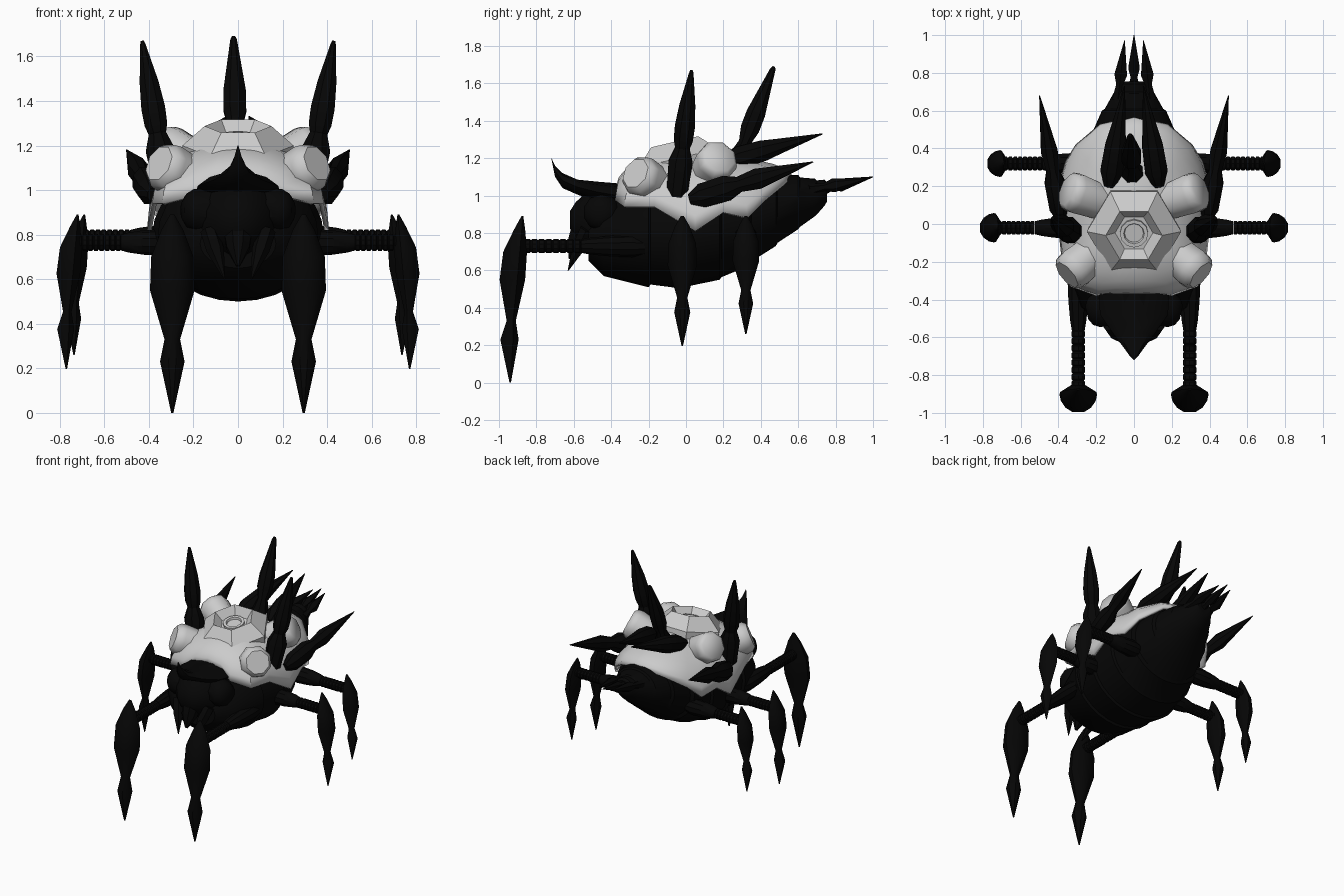
import bpy, bmesh, math
from mathutils import Vector, Matrix

if "Cube" in bpy.data.objects:
    bpy.data.objects.remove(bpy.data.objects["Cube"])


def material(name, rgb):
    m = bpy.data.materials.new(name)
    m.diffuse_color = (*rgb, 1)
    m.use_nodes = True
    m.node_tree.nodes["Principled BSDF"].inputs["Base Color"].default_value = m.diffuse_color
    return m


BLACK = material("matte_black", (0.0018, 0.0018, 0.0018))
WHITE = material("shell_white", (0.6, 0.6, 0.6))


def skin(name, rings, mat, smooth=35, cap=True):
    """Bridge a list of equal closed rings into one solid."""
    bm = bmesh.new()
    loops = [[bm.verts.new(p) for p in r] for r in rings]
    n = len(rings[0])
    for a, b in zip(loops, loops[1:]):
        for i in range(n):
            j = (i + 1) % n
            bm.faces.new((a[i], a[j], b[j], b[i]))
    if cap:
        bm.faces.new(loops[0])
        bm.faces.new(loops[-1])
    bmesh.ops.recalc_face_normals(bm, faces=bm.faces)
    me = bpy.data.meshes.new(name)
    bm.to_mesh(me)
    bm.free()
    ob = bpy.data.objects.new(name, me)
    bpy.context.collection.objects.link(ob)
    me.materials.append(mat)
    if smooth:
        bpy.ops.object.select_all(action='DESELECT')
        ob.select_set(True)
        bpy.context.view_layer.objects.active = ob
        bpy.ops.object.shade_smooth_by_angle(angle=math.radians(smooth))
    return ob


def oval(c, u, v, n, start=0.0):
    return [Vector(c) + Vector(u) * math.cos(start + math.tau * i / n)
            + Vector(v) * math.sin(start + math.tau * i / n) for i in range(n)]


def spindle(name, p0, p1, profile, mat=BLACK, n=8, smooth=35, squash=1.0):
    """Turned part from p0 to p1; profile holds (fraction, radius); squash narrows it sideways."""
    p0, p1 = Vector(p0), Vector(p1)
    d = p1 - p0
    up = Vector((0, 0, 1)) if abs(d.normalized().z) < 0.9 else Vector((0, 1, 0))
    u = d.cross(up).normalized()
    v = d.cross(u).normalized()
    rings = [oval(p0 + d * t, u * r * squash, v * r, n, math.pi / n) for t, r in profile]
    return skin(name, rings, mat, smooth)


# hull: banded abdomen stepping down to the tail (y, centre z, half width, half height)
sections = [(-.52, .76, .17, .11), (-.44, .77, .28, .20), (-.2, .80, .36, .29),
            (0, .80, .385, .30), (.18, .835, .36, .285), (.34, .88, .31, .255),
            (.48, .93, .24, .2), (.6, .965, .17, .145), (.69, .99, .11, .1)]
rings = []
for y, z, w, h in sections:
    rings.append(oval((0, y, z), (w, 0, 0), (0, 0, h), 28))
    if y > -.3:
        f = .95 if y < .3 else .91
        rings.append(oval((0, y + .01, z), (w * f, 0, 0), (0, 0, h * f), 28))
rings.append(oval((0, .74, 1.015), (.075, 0, 0), (0, 0, .07), 28))
rings.append(oval((0, .755, 1.02), (.055, 0, 0), (0, 0, .05), 28))
skin("hull", rings, BLACK)

# shell: dome with a zigzag rim
half = [(0, -.37, 1.06), (.11, -.37, 1.04), (.2, -.38, .975), (.34, -.33, .94),
        (.385, -.17, .94), (.41, .05, .81), (.40, .2, .91), (.365, .33, .88),
        (.31, .42, .97), (.18, .53, 1.06), (0, .57, 1.1)]
rim = half + [(-x, y, z) for x, y, z in half[-2:0:-1]]
rings = []
for k in range(8):
    a = math.radians(82 * k / 7)
    rings.append([Vector((x * math.cos(a), y * math.cos(a),
                          z + (1.22 - z) * math.sin(a))) for x, y, z in rim])
shell = skin("shell", rings, WHITE, 35, cap=False)
mod = shell.modifiers.new("thickness", 'SOLIDIFY')
mod.thickness = 0.02
# outward-facing dome: keep thickness on the inner side
if sum(p.normal.z for p in shell.data.polygons) < 0:
    shell.data.flip_normals()

# hexagonal hatch tilted toward the front, with a sunken centre
tilt = Matrix.Translation((0, -.04, 1.2)) @ Matrix.Rotation(.23, 4, 'X')


def hatch_ring(r, z, n=6):
    return [tilt @ p for p in oval((0, 0, z), (r, 0, 0), (0, r, 0), n)]


skin("hatch", [hatch_ring(r, z) for r, z in
               [(.24, -.1), (.25, 0), (.15, .09), (.1, .03), (.085, .03)]], WHITE, 0)
skin("hatch_core", [hatch_ring(r, z, 12) for r, z in
                    [(.075, .02), (.075, .05), (.055, .05), (.05, .035)]], WHITE, 0)

# horn brow over the head (y, z, half width, half height)
skin("brow_horn", [oval((0, y, z), (w, 0, 0), (0, 0, h), 8) for y, z, w, h in
                   [(-.3, .99, .19, .07), (-.48, 1.02, .18, .055), (-.58, 1.045, .11, .04),
                    (-.66, 1.08, .05, .04), (-.70, 1.13, .022, .03),
                    (-.72, 1.2, .002, .002)]], BLACK)
spindle("head", (0, -.3, .87), (0, -.62, .87),
        [(0, .2), (.4, .2), (.7, .16), (.9, .1), (1, .05)], n=12)
spindle("snout", (0, -.55, .82), (0, -.62, .66), [(0, .07), (.5, .055), (1, .01)])
spindle("middle_horn", (-.01, .27, 1.17), (-.02, .47, 1.69),
        [(0, .07), (.22, .035), (.36, .055), (.52, .055), (.97, .016), (1, .008)])
spindle("tail_spike_middle", (0, .72, 1.03), (0, 1.0, 1.1),
        [(0, .035), (.2, .02), (.38, .035), (1, .002)], n=6)

# claw rings: height, outward position, half thickness, half width
CLAW = [(.89, .875, .005, .01), (.82, .89, .03, .05), (.70, .915, .065, .095),
        (.55, .93, .07, .1), (.33, .935, .025, .035), (.23, .945, .05, .055),
        (0, .94, .004, .005)]
# fan cross-section: pointed toward the arm, rounded outward
FAN_HALF = [(-1, .35), (-.4, 1), (.1, .92), (.6, .68), (.95, .3)]
FAN = [(a, -b) for a, b in FAN_HALF] + FAN_HALF[::-1]


def leg(name, hip, out, reach, scale):
    """Shoulder, ribbed arm and hanging claw along the outward direction."""
    hip, out = Vector(hip), Vector(out)
    side = out.cross(Vector((0, 0, 1)))
    knee = hip + out * (reach + .03)
    mid = hip.lerp(knee, .5)
    spindle(name + "_shoulder", hip, mid,
            [(0, .05), (.2, .06), (.55, .055), (.85, .045), (1, .036)], n=10)
    ribs = []
    for i in range(9):
        ribs += [((i + .02) / 9, .032), ((i + .2) / 9, .038),
                 ((i + .8) / 9, .038), ((i + .98) / 9, .032)]
    spindle(name + "_arm", mid, knee, ribs, n=10)
    rings = []
    for z, o, th, w in CLAW:
        c = hip + out * (reach + (o - .875) * scale)
        c.z = .895 + (z - .895) * scale
        rings.append([c + out * th * scale * a + side * w * scale * b for a, b in FAN])
    skin(name + "_claw", rings, BLACK)


for s, tag in ((1, "right"), (-1, "left")):
    # legs
    leg("front_leg_" + tag, (s * .295, -.22, .73), (0, -1, 0), .655, 1.0)
    leg("middle_leg_" + tag, (s * .3, -.02, .765), (s, 0, 0), .42, .78)
    leg("rear_leg_" + tag, (s * .25, .32, .785), (s, 0, 0), .44, .71)
    # rounded pods with flat ends
    pod = [(0, .1), (.72, .113), (.88, .107), (1, .085)]
    spindle("front_pod_" + tag, (s * .2, -.14, 1.04), (s * .355, -.27, 1.12), pod, WHITE, 8, 50)
    spindle("rear_pod_" + tag, (s * .19, .12, 1.12), (s * .355, .18, 1.205), pod, WHITE, 8, 50)
    # spikes
    spindle("tall_horn_" + tag, (s * .32, -.05, 1.0), (s * .43, .03, 1.67),
            [(0, .06), (.27, .07), (.38, .042), (.44, .055), (.55, .058), (.72, .046),
             (.97, .014), (1, .008)])
    spindle("side_spike_" + tag, (s * .385, .02, .98), (s * .5, .68, 1.18),
            [(0, .03), (.1, .07), (.3, .073), (.4, .045), (.55, .06), (1, .003)], squash=.8)
    spindle("swept_spike_" + tag, (s * .13, .2, 1.18), (s * .05, .73, 1.33),
            [(0, .03), (.15, .065), (.4, .06), (.55, .045), (1, .003)])
    spindle("tail_spike_" + tag, (s * .085, .66, 1.03), (s * .05, .97, 1.09),
            [(0, .035), (.25, .02), (.42, .038), (1, .002)], n=6)
    # head sides and mandibles
    spindle("cheek_" + tag, (s * .12, -.44, .91), (s * .25, -.47, .91),
            [(0, .1), (.6, .095), (.85, .075), (1, .04)], n=10)
    spindle("mandible_" + tag, (s * .13, -.53, .82), (s * .06, -.63, .6),
            [(0, .04), (.4, .04), (1, .003)], n=6)
